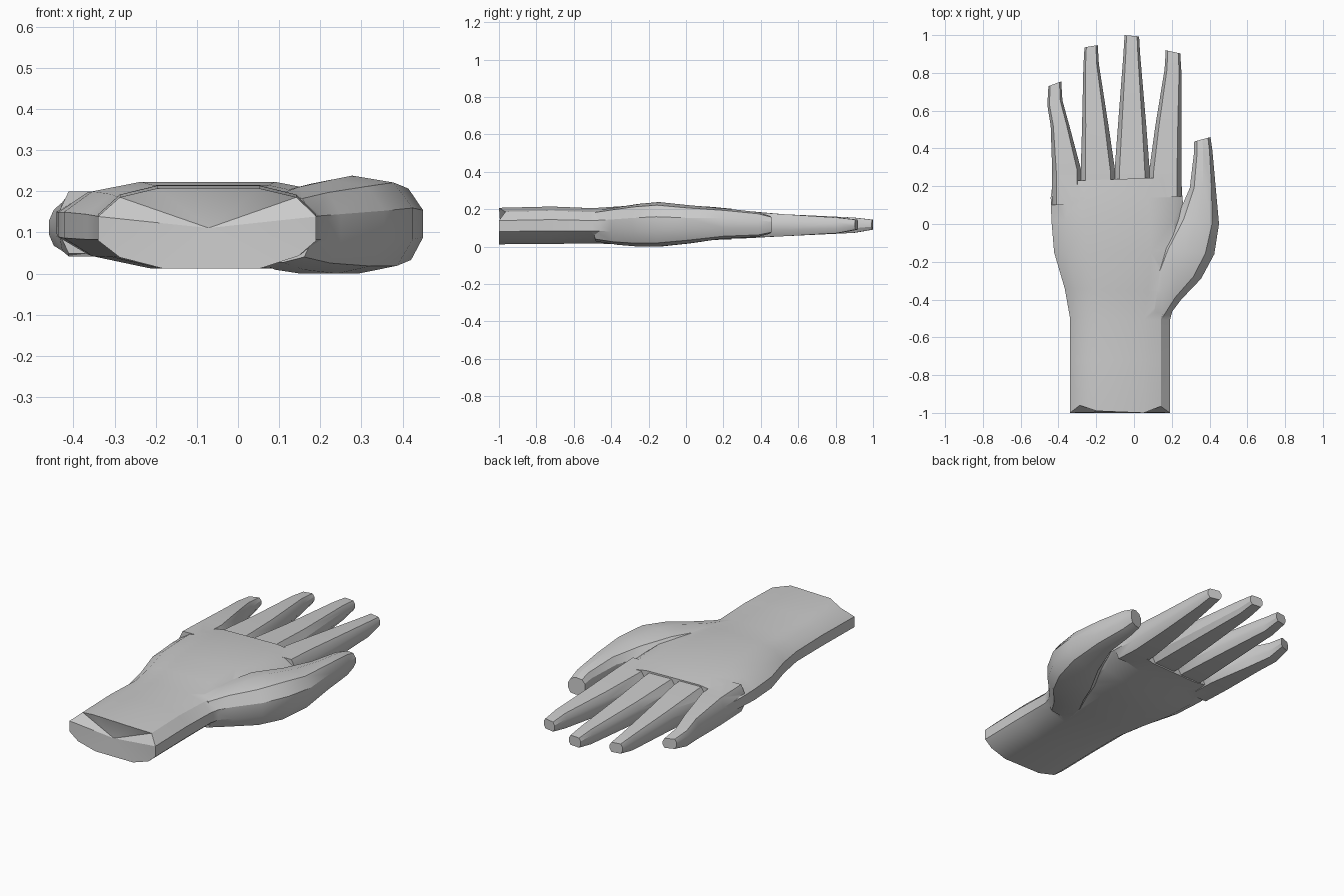
import bpy, bmesh, math

if "Cube" in bpy.data.objects:
    bpy.data.objects.remove(bpy.data.objects["Cube"])

# Cross-section outlines in unit space (x across, z up)
PALM = [(0, .35), (0, .65), (.1, .89), (.27, 1), (.74, 1), (.91, .89),
        (1, .65), (1, .35), (.92, .16), (.74, 0), (.3, 0), (.1, .14)]
DIGIT = [(0, .3), (0, .7), (.14, 1), (.86, 1), (1, .7), (1, .3), (.86, 0), (.14, 0)]
THUMB = [(0, .3), (0, .7), (.17, .92), (.5, 1), (.84, .93), (1, .67),
         (1, .35), (.87, .08), (.55, 0), (.2, 0)]


def loft(name, outline, sections, start_cut=None):
    """sections: (y left, y right, x0, x1, z0, z1); ends are closed with fans."""
    bm = bmesh.new()
    rings = []
    for yl, yr, x0, x1, z0, z1 in sections:
        rings.append([bm.verts.new((x0 + u * (x1 - x0), yl + u * (yr - yl),
                                    z0 + v * (z1 - z0))) for u, v in outline])
    for i, dy in (start_cut or {}).items():
        rings[0][i].co.y += dy
    n = len(outline)
    for a, b in zip(rings, rings[1:]):
        for i in range(n):
            j = (i + 1) % n
            bm.faces.new((a[i], a[j], b[j], b[i]))
    # Fan caps wound to match the sides
    for ring, back in ((rings[0], True), (rings[-1], False)):
        mid = bm.verts.new([sum(v.co[k] for v in ring) / n for k in range(3)])
        for i in range(n):
            a, b = ring[i], ring[(i + 1) % n]
            bm.faces.new((b, a, mid) if back else (a, b, mid))
    bmesh.ops.triangulate(bm, faces=bm.faces[:])
    bm.normal_update()
    if bm.calc_volume(signed=True) < 0:
        bmesh.ops.reverse_faces(bm, faces=bm.faces[:])
    me = bpy.data.meshes.new(name)
    bm.to_mesh(me)
    bm.free()
    ob = bpy.data.objects.new(name, me)
    bpy.context.collection.objects.link(ob)
    return ob


def finger(name, tip_l, tip_r, base, mid, tip, s):
    """Tapered finger from inside the palm to a blunt tip; s staggers the root."""
    t = (tip_l + tip_r) / 2
    return loft(name, DIGIT, [
        (.1 + s, .104 + s, *base, .052 + s / 10, .203 - s / 10),
        (.28, .283, *base, .045 + s / 10, .197 - s / 10),
        (.52, .52, *mid, .058, .176),
        (tip_l - .1, tip_r - .1, tip[0] - .006, tip[1] + .006,
         .075 - .02 * (.95 - t), .158),
        (tip_l, tip_r, *tip, .093, .147)])


# Forearm stub, wrist and palm, with a ragged cut at the arm end
hand = loft("hand", PALM, [
    (-1, -1, -.34, .19, .015, .21),
    (-.72, -.72, -.34, .19, .017, .217),
    (-.49, -.51, -.34, .19, .02, .208),
    (-.34, -.36, -.367, .23, .015, .218),
    (-.15, -.15, -.423, .27, .016, .226),
    (.02, .02, -.437, .272, .022, .222),
    (.14, .14, -.441, .256, .038, .215),
    (.225, .25, -.43, .25, .042, .205)], {2: .04, 5: .035, 3: .01})

parts = [
    finger("little_finger", .73, .755, (-.433, -.279), (-.441, -.342), (-.453, -.385), 0),
    finger("ring_finger", .935, .947, (-.282, -.1), (-.275, -.135), (-.262, -.192), .013),
    finger("middle_finger", 1, .993, (-.103, .083), (-.085, .065), (-.05, .027), .027),
    finger("index_finger", .92, .903, (.08, .252), (.113, .251), (.168, .245), .041),
    # Thumb with its thick root
    loft("thumb", THUMB, [
        (-.47, -.49, .02, .182, .03, .197),
        (-.33, -.4, .05, .25, .0125, .214),
        (-.22, -.29, .1, .355, .003, .231),
        (-.13, -.16, .13, .425, .003, .241),
        (.03, .0, .225, .45, .02, .224),
        (.19, .2, .295, .432, .045, .208),
        (.38, .39, .318, .415, .055, .187),
        (.437, .46, .319, .405, .072, .167)])]

# Weld all parts into one closed skin
for p in parts:
    m = hand.modifiers.new(p.name, 'BOOLEAN')
    m.operation = 'UNION'
    m.solver = 'EXACT'
    m.object = p
    p.hide_render = True
bpy.context.view_layer.update()
dg = bpy.context.evaluated_depsgraph_get()
skin = bpy.data.meshes.new_from_object(hand.evaluated_get(dg))
hand.modifiers.clear()
hand.data = skin
for p in parts:
    bpy.data.objects.remove(p)

# Rest on the ground and soften the shallow facets
low = min(v.co.z for v in skin.vertices)
for v in skin.vertices:
    v.co.z -= low
bpy.ops.object.select_all(action='DESELECT')
hand.select_set(True)
bpy.context.view_layer.objects.active = hand
bpy.ops.object.shade_smooth_by_angle(angle=math.radians(30))
